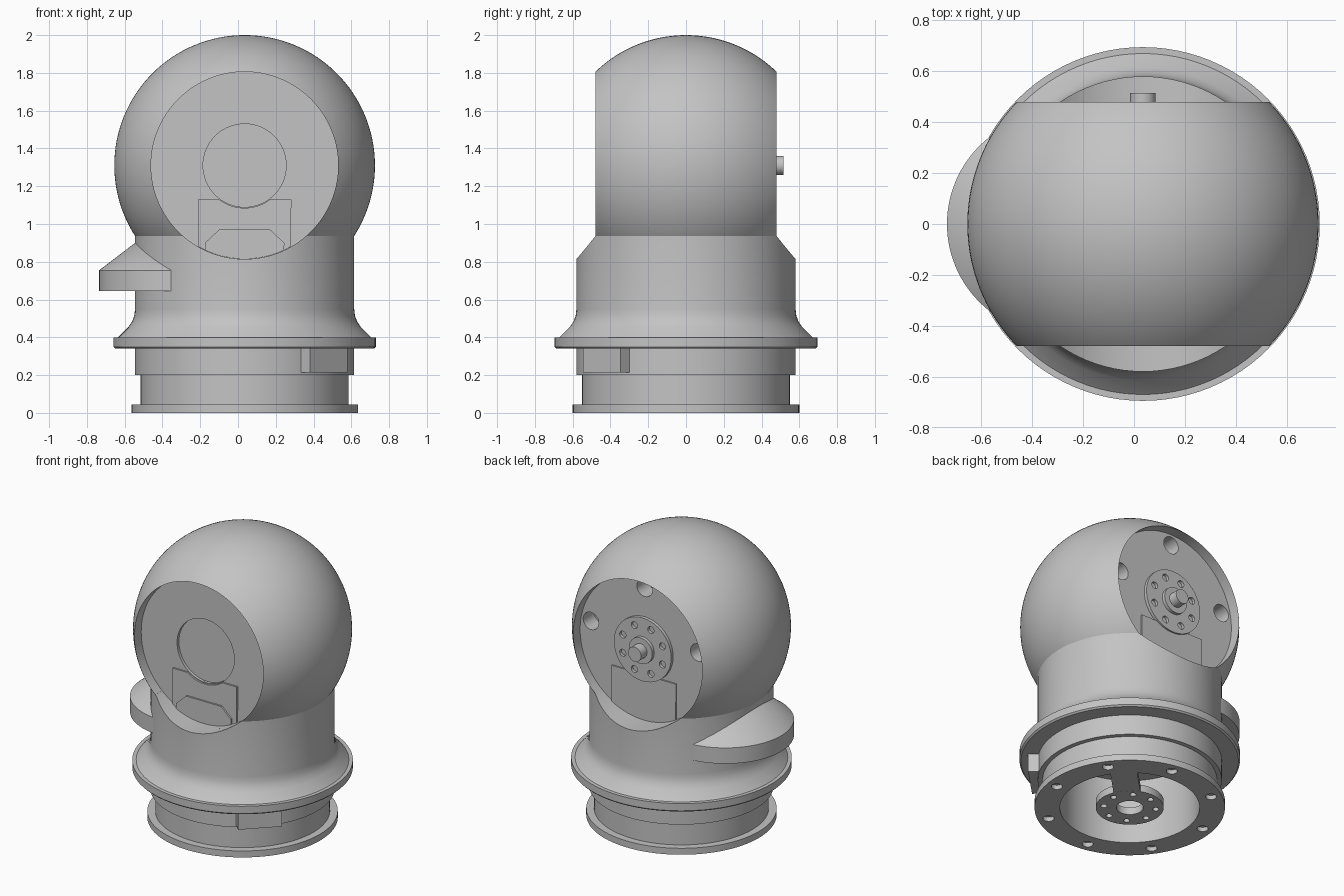
import bpy, bmesh
from math import sin, cos, pi, radians, sqrt, asin
from mathutils import Matrix

if "Cube" in bpy.data.objects:
    bpy.data.objects.remove(bpy.data.objects["Cube"])

AXIS_X, BALL_Z = 0.035, 1.31      # main axis and ball centre
BALL_R, FLAT, FACE = 0.69, 0.48, 0.405
RIM = sqrt(BALL_R ** 2 - FLAT ** 2)

grey = bpy.data.materials.new("plain grey")
grey.use_nodes = True
grey.diffuse_color = (0.55, 0.55, 0.55, 1)
grey.node_tree.nodes["Principled BSDF"].inputs["Base Color"].default_value = grey.diffuse_color


def finish(bm, name, at):
    bmesh.ops.recalc_face_normals(bm, faces=bm.faces)
    mesh = bpy.data.meshes.new(name)
    bm.to_mesh(mesh)
    bm.free()
    mesh.materials.append(grey)
    ob = bpy.data.objects.new(name, mesh)
    ob.location = at
    bpy.context.collection.objects.link(ob)
    return ob


def lathe(name, profile, at=(AXIS_X, 0, 0), along_y=False, steps=96):
    """Revolve (radius, height) points about z, or about y."""
    bm = bmesh.new()
    vs = [bm.verts.new((r, 0, h)) for r, h in profile]
    es = [bm.edges.new(p) for p in zip(vs, vs[1:])]
    if profile[0][0] > 0:
        es.append(bm.edges.new((vs[-1], vs[0])))
    bmesh.ops.spin(bm, geom=vs + es, axis=(0, 0, 1), cent=(0, 0, 0),
                   steps=steps, angle=2 * pi)
    bmesh.ops.remove_doubles(bm, verts=bm.verts, dist=1e-5)
    if along_y:
        bmesh.ops.rotate(bm, verts=bm.verts, matrix=Matrix.Rotation(-pi / 2, 3, 'X'))
    return finish(bm, name, at)


def disc(name, r, h0, h1, x=0, other=0, along_y=False, steps=48):
    at = (AXIS_X + x, 0, BALL_Z + other) if along_y else (AXIS_X + x, other, 0)
    return lathe(name, [(0, h0), (r, h0), (r, h1), (0, h1)], at, along_y, steps)


def plate(name, points, y0, y1):
    """Flat plate standing on the ball's cut face; points are (x, z)."""
    bm = bmesh.new()
    face = bm.faces.new([bm.verts.new((x, y0, z)) for x, z in points])
    out = bmesh.ops.extrude_face_region(bm, geom=[face])["geom"]
    bmesh.ops.translate(bm, vec=(0, y1 - y0, 0),
                        verts=[v for v in out if isinstance(v, bmesh.types.BMVert)])
    return finish(bm, name, (AXIS_X, 0, BALL_Z))


def block(name, size, at, turn):
    bm = bmesh.new()
    bmesh.ops.create_cube(bm, size=1)
    bmesh.ops.scale(bm, vec=size, verts=bm.verts)
    ob = finish(bm, name, at)
    ob.rotation_euler.z = turn
    return ob


def cut(ob, cutters):
    bpy.context.view_layer.objects.active = ob
    for c in cutters:
        mod = ob.modifiers.new("cut", 'BOOLEAN')
        mod.operation, mod.solver, mod.object = 'DIFFERENCE', 'EXACT', c
        bpy.ops.object.modifier_apply(modifier=mod.name)
        bpy.data.objects.remove(c)


def hole_ring(count, ring, r, h0, h1, phase=0, along_y=False):
    angles = [phase + 2 * pi * k / count for k in range(count)]
    return [disc("hole", r, h0, h1, ring * cos(a), ring * sin(a), along_y, 20)
            for a in angles]


def arc(r, a0, a1, n):
    return [(r * cos(a0 + (a1 - a0) * k / n), r * sin(a0 + (a1 - a0) * k / n))
            for k in range(n + 1)]


# Pedestal: base ring, collar, flared flange and neck, hollow from below
pedestal = lathe("pedestal", [
    (0.44, 0), (0.60, 0), (0.60, 0.045), (0.55, 0.045), (0.55, 0.20), (0.58, 0.20),
    (0.58, 0.34), (0.685, 0.34), (0.695, 0.35), (0.695, 0.40), (0.67, 0.40),
    (0.615, 0.455), (0.595, 0.485), (0.584, 0.515), (0.58, 0.55), (0.58, 0.945),
    (0, 0.945), (0, 0.45), (0.44, 0.45)])
cut(pedestal, [disc("recess", RIM, s * 0.40, s * 0.9, along_y=True, steps=96) for s in (-1, 1)])
cut(pedestal, hole_ring(8, 0.53, 0.035, -0.1, 0.03, radians(35)))

# Ball with two flat sides, each sunk inside a rim
edge = asin(FLAT / BALL_R)
curve = arc(BALL_R, -edge, edge, 40)
head = lathe("ball_head", [(0, -FACE), (RIM, -FACE)] + curve + [(RIM, FACE), (0, FACE)],
             (AXIS_X, 0, BALL_Z), True, 128)
cut(head, [disc("front_pocket", 0.22, -0.6, -FACE + 0.02, along_y=True, steps=64)])
cut(head, [disc("hole", 0.06, FACE - 0.12, 0.7, 0.42 * cos(a), 0.42 * sin(a), True, 32)
           for a in (radians(11), pi / 2, radians(169))])

# Access plates at the foot of both flat sides
W, TOP = 0.247, -0.18
low = asin(sqrt(RIM ** 2 - W ** 2) / RIM)
bottom = arc(RIM - 0.001, -pi + low, -low, 16)
notch = asin(-TOP / 0.225)
plate("front_plate", bottom + [(W, TOP)] + arc(0.225, -notch, notch - pi, 16) + [(-W, TOP)],
      -FACE, -FACE - 0.012)
plate("back_plate", bottom + [(W, TOP)] + [(-W, TOP)], FACE, FACE + 0.01)
w2 = 0.21
low2 = asin(sqrt(RIM ** 2 - w2 ** 2) / RIM)
plate("front_cover", arc(RIM - 0.001, -pi + low2, -low2, 16)
      + [(w2, -0.41), (0.135, -0.34), (-0.135, -0.34), (-w2, -0.41)],
      -FACE, -FACE - 0.024)

# Rear bearing flange, hub and shaft
flange = disc("rear_flange", 0.22, FACE - 0.01, FACE + 0.022, along_y=True, steps=64)
cut(flange, hole_ring(8, 0.165, 0.024, FACE + 0.002, 0.6, pi / 8, True))
disc("rear_hub", 0.09, FACE, FACE + 0.045, along_y=True)
disc("rear_shaft", 0.05, FACE, 0.515, along_y=True)

# Side hood: a round drum with a conical roof, half sunk in the neck
lathe("side_hood", [(0, 0.645), (0.433, 0.645), (0.433, 0.755), (0, 1.085)], (-0.302, 0, 0))

# Locating key on the collar
r_key = 0.565
block("locating_key", (0.13, 0.28, 0.13),
      (AXIS_X + r_key * cos(pi / 4), -r_key * sin(pi / 4), 0.278), -pi / 4)

# Bottom hub carried by one arm
hub = disc("bottom_hub", 0.214, 0, 0.05, steps=64)
cut(hub, hole_ring(8, 0.165, 0.02, -0.1, 0.03, radians(12)) + [disc("bore", 0.085, -0.1, 0.2)])
block("bottom_arm", (0.28, 0.17, 0.048),
      (AXIS_X + 0.32 * cos(pi / 4), 0.32 * sin(pi / 4), 0.0245), pi / 4)

# Smooth curved walls, crisp edges
for ob in bpy.context.scene.objects:
    if ob.type == 'MESH':
        bpy.ops.object.select_all(action='DESELECT')
        ob.select_set(True)
        bpy.context.view_layer.objects.active = ob
        bpy.ops.object.shade_smooth_by_angle(angle=radians(30))
